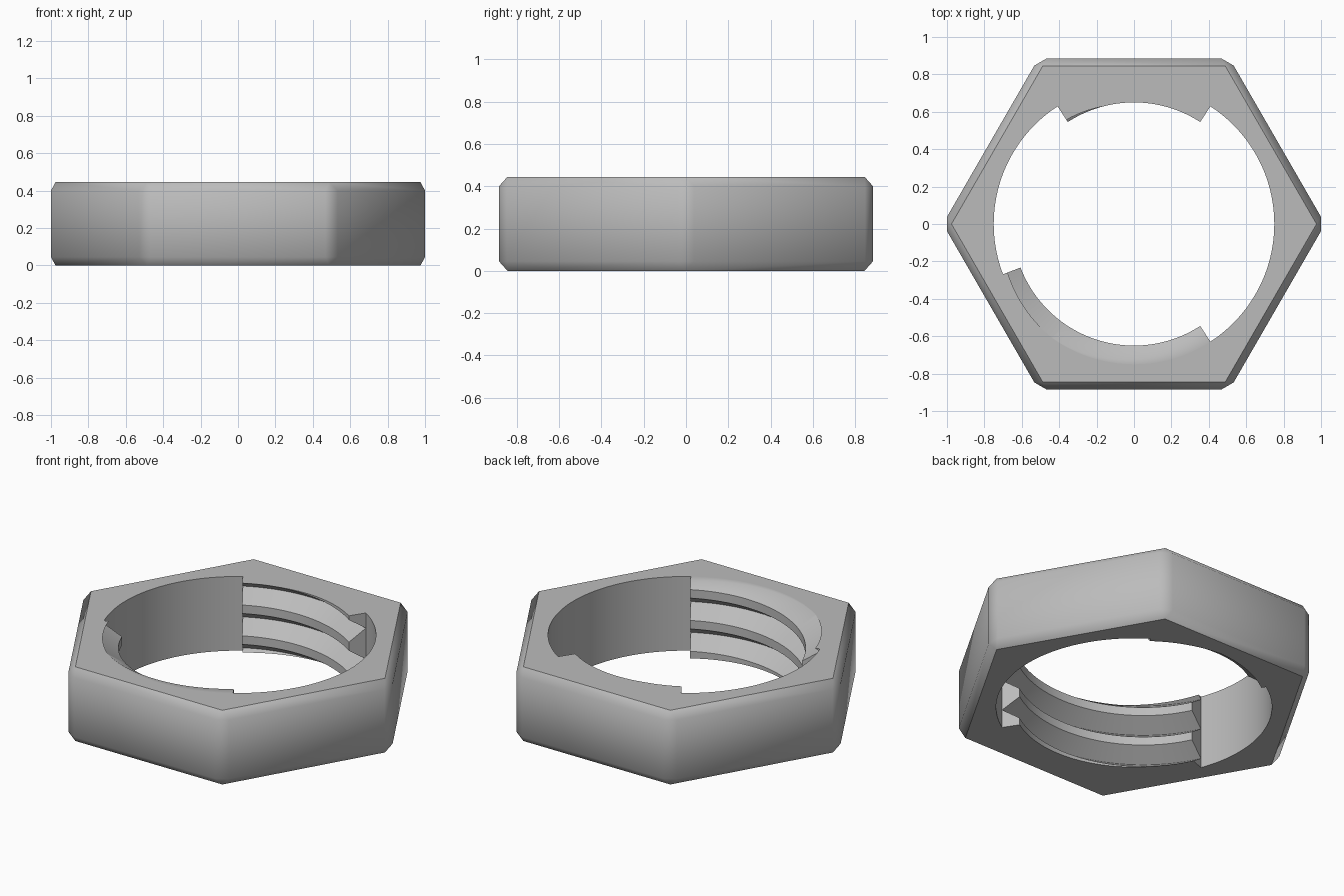
import bpy
import bmesh
from math import cos, sin, pi, radians, sqrt
from mathutils import Vector

cube = bpy.data.objects.get("Cube")
if cube:
    bpy.data.objects.remove(cube, do_unlink=True)

HEIGHT = 0.445
APOTHEM = 0.885
CHAMFER_IN, CHAMFER_Z = 0.04, 0.045
BORE, CREST_R = 0.75, 0.65
PITCH, FLANK = 0.185, 0.067
SEGMENTS = 240
PHASE = 235      # angle where a thread root meets the top face

steel = bpy.data.materials.new("grey_steel")
steel.use_nodes = True
grey = (0.5, 0.5, 0.5, 1)
steel.diffuse_color = grey
steel.node_tree.nodes["Principled BSDF"].inputs["Base Color"].default_value = grey


def polar(r, degrees, z):
    a = radians(degrees)
    return Vector((r * cos(a), r * sin(a), z))


def finish(bm, name):
    bmesh.ops.recalc_face_normals(bm, faces=bm.faces)
    mesh = bpy.data.meshes.new(name)
    bm.to_mesh(mesh)
    bm.free()
    mesh.materials.append(steel)
    obj = bpy.data.objects.new(name, mesh)
    bpy.context.collection.objects.link(obj)
    bpy.ops.object.select_all(action='DESELECT')
    obj.select_set(True)
    bpy.context.view_layer.objects.active = obj
    bpy.ops.object.shade_smooth_by_angle(angle=radians(40))
    return obj


# Hexagonal body with clipped corners, chamfered rims and a round bore
def make_body():
    bm = bmesh.new()
    top_r = (APOTHEM - CHAMFER_IN) * 2 / sqrt(3)
    corner_r = APOTHEM * 2 / sqrt(3)
    clip = (corner_r - 1) * sqrt(3)      # half width of the clipped corner
    rims, walls, bores = [], [], []
    for rim_z, wall_z in ((0, CHAMFER_Z), (HEIGHT, HEIGHT - CHAMFER_Z)):
        rims.append([bm.verts.new(polar(top_r, 60 * i, rim_z)) for i in range(6)])
        wall = []
        for i in range(6):
            side = polar(clip, 60 * i + 90, 0)
            wall += [bm.verts.new(polar(1, 60 * i, wall_z) + s * side) for s in (-1, 1)]
        walls.append(wall)
        bores.append([bm.verts.new(polar(BORE, 360 * k / SEGMENTS, rim_z))
                      for k in range(SEGMENTS)])
    sector = SEGMENTS // 6
    for rim, wall, bore in zip(rims, walls, bores):
        for i in range(6):
            j = (i + 1) % 6
            bm.faces.new((rim[i], wall[2 * i], wall[2 * i + 1]))
            bm.faces.new((rim[i], wall[2 * i + 1], wall[2 * j], rim[j]))
            arc = [bore[k % SEGMENTS] for k in range((i + 1) * sector, i * sector - 1, -1)]
            bm.faces.new([rim[i], rim[j]] + arc)
    for low, high in (walls, bores):
        n = len(low)
        for k in range(n):
            m = (k + 1) % n
            bm.faces.new((low[k], low[m], high[m], high[k]))
    return finish(bm, "hex_body")


# Helical thread patch swept through an arc, trimmed flush with both faces
def make_thread(name, start, end):
    bm = bmesh.new()
    back = BORE + 0.004
    profile = [(BORE, -4 * PITCH)]
    for k in range(-4, 3):
        z = k * PITCH
        profile += [(CREST_R, z + FLANK), (CREST_R, z + PITCH - FLANK), (BORE, z + PITCH)]
    profile += [(back, 3 * PITCH), (back, -4 * PITCH)]
    steps = round((end - start) * SEGMENTS / 360)
    rings = []
    for s in range(steps + 1):
        angle = start + (end - start) * s / steps
        lift = HEIGHT + PITCH * (angle - PHASE) / 360
        rings.append([bm.verts.new(polar(r, angle, z + lift)) for r, z in profile])
    n = len(profile)
    for a, b in zip(rings, rings[1:]):
        for k in range(n):
            m = (k + 1) % n
            bm.faces.new((a[k], a[m], b[m], b[k]))
    bm.faces.new(rings[0])
    bm.faces.new(rings[-1])
    for z, direction in ((0, -1), (HEIGHT, 1)):
        cut = bmesh.ops.bisect_plane(
            bm, geom=bm.verts[:] + bm.edges[:] + bm.faces[:], dist=1e-6,
            plane_co=(0, 0, z), plane_no=(0, 0, direction), clear_outer=True)
        edges = [e for e in cut["geom_cut"] if isinstance(e, bmesh.types.BMEdge)]
        bmesh.ops.triangle_fill(bm, edges=edges, use_beauty=True, normal=(0, 0, direction))
    return finish(bm, name)


make_body()
make_thread("back_thread", 57, 123)
make_thread("front_thread", 201, 303)
